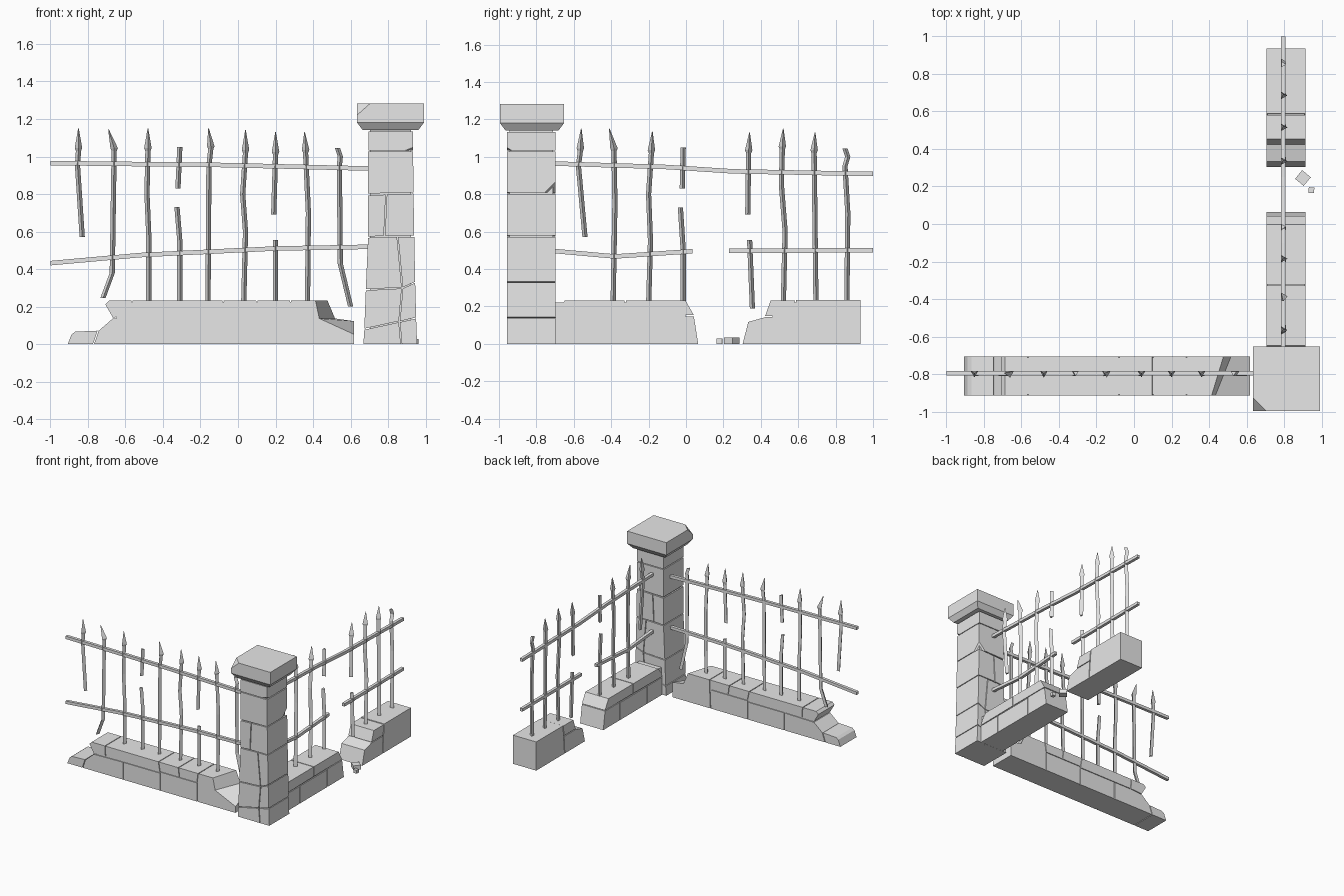
import bpy, bmesh
from math import sin, cos, pi
from mathutils import Vector

cube = bpy.data.objects.get("Cube")
if cube:
    bpy.data.objects.remove(cube)

grey = bpy.data.materials.new("weathered_grey")
grey.use_nodes = True
shade = (.8, .8, .8, 1)
grey.diffuse_color = shade
grey.node_tree.nodes["Principled BSDF"].inputs["Base Color"].default_value = shade


# Both fence runs share one local frame: u along the run, w outward, z up
def front(u, w, z):
    return Vector((u, -w, z))


def side(u, w, z):
    return Vector((w, u, z))


def finish(name, bm):
    bmesh.ops.recalc_face_normals(bm, faces=bm.faces)
    mesh = bpy.data.meshes.new(name)
    bm.to_mesh(mesh)
    bm.free()
    mesh.materials.append(grey)
    obj = bpy.data.objects.new(name, mesh)
    bpy.context.collection.objects.link(obj)
    return obj


def loft(name, rings):
    """Skin a list of equal rings and close both ends."""
    bm = bmesh.new()
    rows = [[bm.verts.new(p) for p in ring] for ring in rings]
    n = len(rows[0])
    for a, b in zip(rows, rows[1:]):
        for i in range(n):
            j = (i + 1) % n
            bm.faces.new((a[i], a[j], b[j], b[i]))
    bm.faces.new(rows[0])
    bm.faces.new(rows[-1])
    return finish(name, bm)


def chip(obj, point, normal):
    """Knock a corner off a stone along a plane."""
    bm = bmesh.new()
    bm.from_mesh(obj.data)
    cut = bmesh.ops.bisect_plane(bm, geom=bm.verts[:] + bm.edges[:] + bm.faces[:],
                                 plane_co=point, plane_no=normal, clear_outer=True)
    edges = [e for e in cut["geom_cut"] if isinstance(e, bmesh.types.BMEdge)]
    bmesh.ops.edgeloop_fill(bm, edges=edges)
    bmesh.ops.recalc_face_normals(bm, faces=bm.faces)
    bm.to_mesh(obj.data)
    bm.free()


def stone(name, place, outer, inner=None, near=.705, far=.915, gap=.003):
    """Extrude a stone outline across the wall, leaving a mortar gap."""
    rings = []
    for outline, w in ((inner or outer, near), (outer, far)):
        cu = sum(p[0] for p in outline) / len(outline)
        cz = sum(p[1] for p in outline) / len(outline)
        rings.append([place(u + (gap if u < cu else -gap), w,
                            z + (gap if z < cz else -gap) if z > 0 else 0)
                      for u, z in outline])
    return loft(name, rings)


def box(u0, u1, z0, z1):
    return [(u0, z0), (u1, z0), (u1, z1), (u0, z1)]


def rail(name, place, path, w=.795, half=.012):
    loft(name, [[place(u, w + a * half, z + b * half)
                 for a, b in ((-1, -1), (1, -1), (1, 1), (-1, 1))] for u, z in path])


def bar(name, place, path, tip=None, w=.795, r=.016):
    """Three-sided bar, with a spear head when a tip is given."""
    steps = [(u, z, r) for u, z in path]
    if tip:
        u, z = path[-1]
        steps += [(u, z + .015, .023), (*tip, .002)]
    turns = [k * 2 * pi / 3 for k in range(3)]
    loft(name, [[place(u + s * sin(t), w + s * cos(t), z) for t in turns]
                for u, z, s in steps])


# Front wall stones
front_stones = [
    [(-.91, 0), (-.77, 0), (-.745, .075), (-.87, .07), (-.89, .055)],
    [(-.77, 0), (-.4, 0), (-.4, .145), (-.67, .14), (-.745, .075)],
    box(-.4, -.065, 0, .145),
    box(-.065, .27, 0, .155),
    [(-.67, .14), (-.56, .145), (-.565, .235), (-.69, .235), (-.71, .215)],
    [(-.56, .145), (-.065, .145), (-.08, .235), (-.565, .235)],
    [(-.065, .155), (.11, .155), (.1, .235), (-.08, .235)],
    [(.11, .155), (.27, .155), (.28, .235), (.1, .235)],
]
for outline in front_stones:
    stone("front_wall_stone", front, outline)
stone("front_wall_broken_end", front,
      [(.27, 0), (.62, 0), (.62, .05), (.43, .14), (.41, .235), (.28, .235)],
      [(.27, 0), (.62, 0), (.62, .12), (.52, .14), (.48, .235), (.28, .235)])
stone("front_wall_core", front, box(-.65, .3, 0, .228), near=.712, far=.908)

# Side wall stones, in two runs with a collapsed stretch between
side_stones = [
    box(-.7, -.505, 0, .145),
    box(-.505, -.15, 0, .145),
    [(-.15, 0), (.068, 0), (.045, .15), (-.15, .15)],
    [(-.7, .145), (-.325, .15), (-.325, .235), (-.65, .235), (-.69, .18)],
    [(-.325, .15), (.045, .15), (0, .235), (-.325, .235)],
    [(.3, 0), (.565, 0), (.575, .145), (.42, .145), (.33, .12)],
    [(.42, .145), (.575, .145), (.585, .235), (.45, .235)],
    [(.565, 0), (.937, 0), (.937, .238), (.585, .238)],
]
for outline in side_stones:
    stone("side_wall_stone", side, outline)
stone("side_wall_core", side, box(-.7, 0, 0, .225), near=.712, far=.908)
stone("side_wall_far_core", side, box(.46, .7, 0, .225), near=.712, far=.908)

# Fallen rubble
for x, y, r, h, t in ((.9, .245, .042, .035, .1), (.945, .18, .021, .028, .7)):
    loft("rubble", [[(x + r * cos(t + k * pi / 2), y + r * sin(t + k * pi / 2), z)
                     for k in range(4)] for z in (0, h)])

# Corner pillar courses, some cracked in two
pillar_stones = [
    [(.665, 0), (.87, 0), (.86, .12), (.67, .08)],
    [(.87, 0), (.957, 0), (.952, .14), (.86, .12)],
    [(.67, .08), (.86, .12), (.875, .3), (.678, .29)],
    [(.86, .12), (.952, .14), (.947, .33), (.875, .3)],
    [(.678, .29), (.875, .3), (.85, .575), (.69, .57)],
    [(.875, .3), (.947, .33), (.942, .575), (.85, .575)],
    [(.69, .57), (.78, .575), (.79, .8), (.69, .795)],
    [(.78, .575), (.942, .575), (.938, .805), (.79, .8)],
    [(.69, .8), (.938, .805), (.936, 1.03), (.69, 1.03)],
    box(.692, .935, 1.03, 1.135),
]
courses = [stone("pillar_stone", front, p, near=.698, far=.957) for p in pillar_stones]
chip(courses[-1], (.9, -.955, 1.035), (.4, -.6, -1))
chip(courses[-2], (.93, -.75, .81), (1, 1, -1))
stone("pillar_core", front, box(.7, .925, 0, 1.15), near=.71, far=.945)

# Pillar cap with an undercut lower edge and a chipped corner
bm = bmesh.new()
for z, inset in ((1.14, .03), (1.18, 0), (1.282, 0)):
    for x in (.635 + inset, .99 - inset):
        for y in (-.995 + inset, -.652 - inset):
            bm.verts.new((x, y, z))
bmesh.ops.convex_hull(bm, input=bm.verts[:])
bmesh.ops.dissolve_limit(bm, angle_limit=.02, verts=bm.verts[:], edges=bm.edges[:])
cap = finish("pillar_cap", bm)
chip(cap, (.635, -.94, 1.27), (-.8, -.8, .9))

# Rails
rail("front_upper_rail", front, [(-1, .965), (-.1, .955), (.75, .935)])
rail("front_lower_rail", front, [(-1, .432), (-.52, .475), (.2, .51), (.75, .52)])
rail("side_upper_rail", side, [(-.75, .965), (-.1, .945), (.25, .922), (1, .908)])
rail("side_lower_rail", side, [(-.75, .5), (-.38, .467), (.035, .495)])
rail("side_far_lower_rail", side, [(.23, .497), (1, .5)])

# Front bars: path, then the tip of the spear head if it survives
front_bars = [
    ([(-.83, .57), (-.855, .95), (-.85, 1.03)], (-.85, 1.15)),
    ([(-.72, .245), (-.67, .38), (-.66, 1.03)], (-.69, 1.145)),
    ([(-.475, .2), (-.475, .57), (-.485, .8), (-.48, 1.03)], (-.48, 1.15)),
    ([(-.32, .83), (-.31, 1.05)], None),
    ([(-.31, .2), (-.31, .55), (-.325, .73)], None),
    ([(-.16, .2), (-.155, .95), (-.145, 1.04)], (-.157, 1.15)),
    ([(.03, .2), (.04, .6), (.025, .8), (.04, 1.02)], (.04, 1.14)),
    ([(.19, .69), (.2, 1.01)], (.2, 1.13)),
    ([(.2, .2), (.2, .555)], None),
    ([(.37, .2), (.375, .7), (.36, 1.02)], (.355, 1.13)),
    ([(.6, .2), (.545, .43), (.54, .95), (.545, 1.0), (.53, 1.045)], None),
]
side_bars = [
    ([(-.54, .57), (-.575, .95), (-.565, 1.03)], (-.56, 1.15)),
    ([(-.39, .2), (-.38, .75), (-.385, 1.03)], (-.41, 1.15)),
    ([(-.2, .2), (-.19, .55), (-.2, .8), (-.185, 1.02)], (-.18, 1.135)),
    ([(-.02, .83), (-.015, 1.05)], None),
    ([(-.015, .2), (-.015, .5), (-.03, .73)], None),
    ([(.33, .69), (.335, 1.02)], (.34, 1.13)),
    ([(.355, .19), (.34, .555)], None),
    ([(.52, .2), (.53, .6), (.51, .85), (.515, 1.04)], (.52, 1.15)),
    ([(.695, .2), (.685, 1.02)], (.69, 1.13)),
    ([(.86, .2), (.865, .7), (.85, .95), (.865, 1.0), (.85, 1.045)], None),
]
for path, tip in front_bars:
    bar("front_fence_bar", front, path, tip)
for path, tip in side_bars:
    bar("side_fence_bar", side, path, tip)
